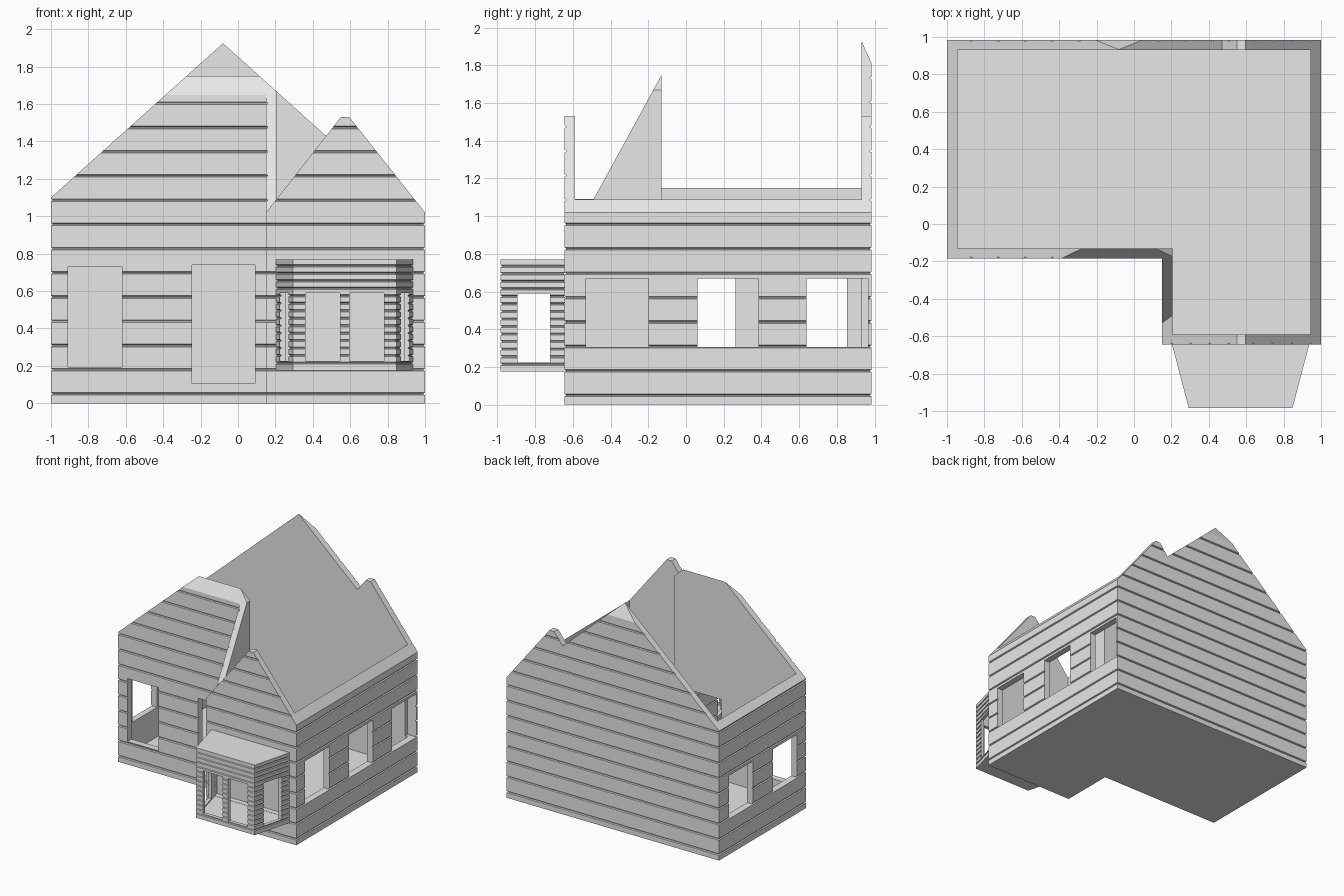
import bpy, bmesh, math
from mathutils import Vector

if "Cube" in bpy.data.objects:
    bpy.data.objects.remove(bpy.data.objects["Cube"])

grey = bpy.data.materials.new("wall_grey")
grey.diffuse_color = (0.8, 0.8, 0.8, 1)
grey.use_nodes = True
grey.node_tree.nodes["Principled BSDF"].inputs["Base Color"].default_value = grey.diffuse_color


def offset(plan, d):
    """Move every side of a counter-clockwise plan inward by d."""
    out = []
    for i, p in enumerate(plan):
        p = Vector(p)
        a = (p - Vector(plan[i - 1])).normalized()
        b = (Vector(plan[(i + 1) % len(plan)]) - p).normalized()
        na, nb = Vector((-a.y, a.x)), Vector((-b.y, b.x))
        out.append(p + (na + nb) * d / (1 + na.dot(nb)))
    return out


def make(name, rings):
    """Closed solid through a stack of matching rings of 3D points."""
    bm = bmesh.new()
    loops = [[bm.verts.new(p) for p in r] for r in rings]
    n = len(loops[0])
    for lo, hi in zip(loops, loops[1:]):
        for i in range(n):
            j = (i + 1) % n
            bm.faces.new((lo[i], lo[j], hi[j], hi[i]))
    bm.faces.new(loops[0][::-1])
    bm.faces.new(loops[-1])
    bmesh.ops.recalc_face_normals(bm, faces=bm.faces)
    me = bpy.data.meshes.new(name)
    bm.to_mesh(me)
    bm.free()
    me.materials.append(grey)
    ob = bpy.data.objects.new(name, me)
    bpy.context.collection.objects.link(ob)
    return ob


def loft(name, plan, levels):
    return make(name, [[(p[0], p[1], z) for p in offset(plan, d)] for z, d in levels])


def along_y(name, prof, y0, y1):
    return make(name, [[(x, y, z) for x, z in prof] for y in (y0, y1)])


def along_x(name, prof, x0, x1):
    return make(name, [[(x, y, z) for y, z in prof] for x in (x0, x1)])


def box(x0, x1, y0, y1, z0, z1):
    return along_y("cutter", [(x0, z0), (x1, z0), (x1, z1), (x0, z1)], y0, y1)


def boolean(ob, other, op, keep=False):
    """Apply a boolean and, unless kept, delete the second solid."""
    mod = ob.modifiers.new("cut", 'BOOLEAN')
    mod.object, mod.operation, mod.solver = other, op, 'EXACT'
    bpy.context.view_layer.update()
    dg = bpy.context.evaluated_depsgraph_get()
    me = bpy.data.meshes.new_from_object(ob.evaluated_get(dg))
    ob.modifiers.clear()
    ob.data = me
    if not keep:
        bpy.data.objects.remove(other)


def siding(z0, z1, grooves, half, depth):
    """Level list with a narrow groove at each given height."""
    lv = [(z0, 0)]
    for g in grooves:
        lv += [(g - half, 0), (g - half * 0.4, depth), (g + half * 0.4, depth), (g + half, 0)]
    return lv + [(z1, 0)]


# House body with siding, hollowed above the floor
T = 0.055
plan = [(-1, -0.185), (0.15, -0.185), (0.15, -0.645), (1, -0.645), (1, 0.985), (-1, 0.985)]
house = loft("house_walls", plan,
             siding(0, 2.1, [0.05 + 0.1295 * i for i in range(15)], 0.007, 0.009))
boolean(house, loft("cutter", plan, [(0.055, T), (2.3, T)]), 'DIFFERENCE')

# Roof outline: main gable with clipped ends, joined with the wing gable
roof = along_y("roof_shape", [(-1.1, -0.3), (1.1, -0.3), (1.1, 0.863), (-0.08, 1.925), (-1.1, 1.01)], -1.0, 1.2)
hips = along_x("hips", [(-0.9, -0.2), (1.1, -0.2), (1.1, 1.557), (0.914, 1.966),
                        (-0.01, 1.968), (-0.9, 0.34)], -1.3, 1.3)
boolean(roof, hips, 'INTERSECT')
wing = along_y("wing", [(0.0, -0.4), (1.15, -0.4), (1.15, 0.831), (0.595, 1.53),
                        (0.55, 1.53), (0.0, 0.829)], -1.2, 1.3)
boolean(roof, wing, 'UNION')
boolean(house, roof, 'INTERSECT')

# Front window and doorway
boolean(house, box(-0.91, -0.62, -0.3, -0.1, 0.195, 0.73), 'DIFFERENCE')
boolean(house, box(-0.245, 0.09, -0.3, -0.1, 0.105, 0.74), 'DIFFERENCE')
# Right windows, then left windows
for y0, y1 in ((-0.53, -0.2), (0.06, 0.385), (0.64, 0.965)):
    boolean(house, box(0.92, 1.1, y0, y1, 0.305, 0.67), 'DIFFERENCE')
for y0, y1 in ((-0.065, 0.262), (0.53, 0.853)):
    boolean(house, box(-1.1, -0.92, y0, y1, 0.305, 0.67), 'DIFFERENCE')

# Bay window with fine siding, open to the room behind
bay_plan = [(0.293, -0.985), (0.847, -0.985), (0.938, -0.64), (0.202, -0.64)]
bay = loft("bay_window", bay_plan,
           siding(0.175, 0.77, [0.215 + 0.04 * i for i in range(14)], 0.006, 0.008))
room_plan = offset(bay_plan[:2] + [(0.957, -0.57), (0.183, -0.57)], 0.03)
room = loft("bay_room", room_plan, [(0.215, 0), (0.74, 0)])
boolean(bay, room, 'DIFFERENCE', keep=True)
boolean(house, room, 'DIFFERENCE')
for x0, x1 in ((0.36, 0.545), (0.597, 0.78)):
    boolean(bay, box(x0, x1, -1.1, -0.92, 0.225, 0.59), 'DIFFERENCE')
# Side openings follow the slanted bay walls
for s in (-1, 1):
    def px(y, d):
        return 0.57 + s * (0.277 + (y + 0.985) * 0.264 + d)
    ring = [(px(-0.895, -0.06), -0.895), (px(-0.895, 0.05), -0.895),
            (px(-0.72, 0.05), -0.72), (px(-0.72, -0.06), -0.72)]
    cut = make("cutter", [[(x, y, z) for x, y in ring] for z in (0.225, 0.59)])
    boolean(bay, cut, 'DIFFERENCE')
